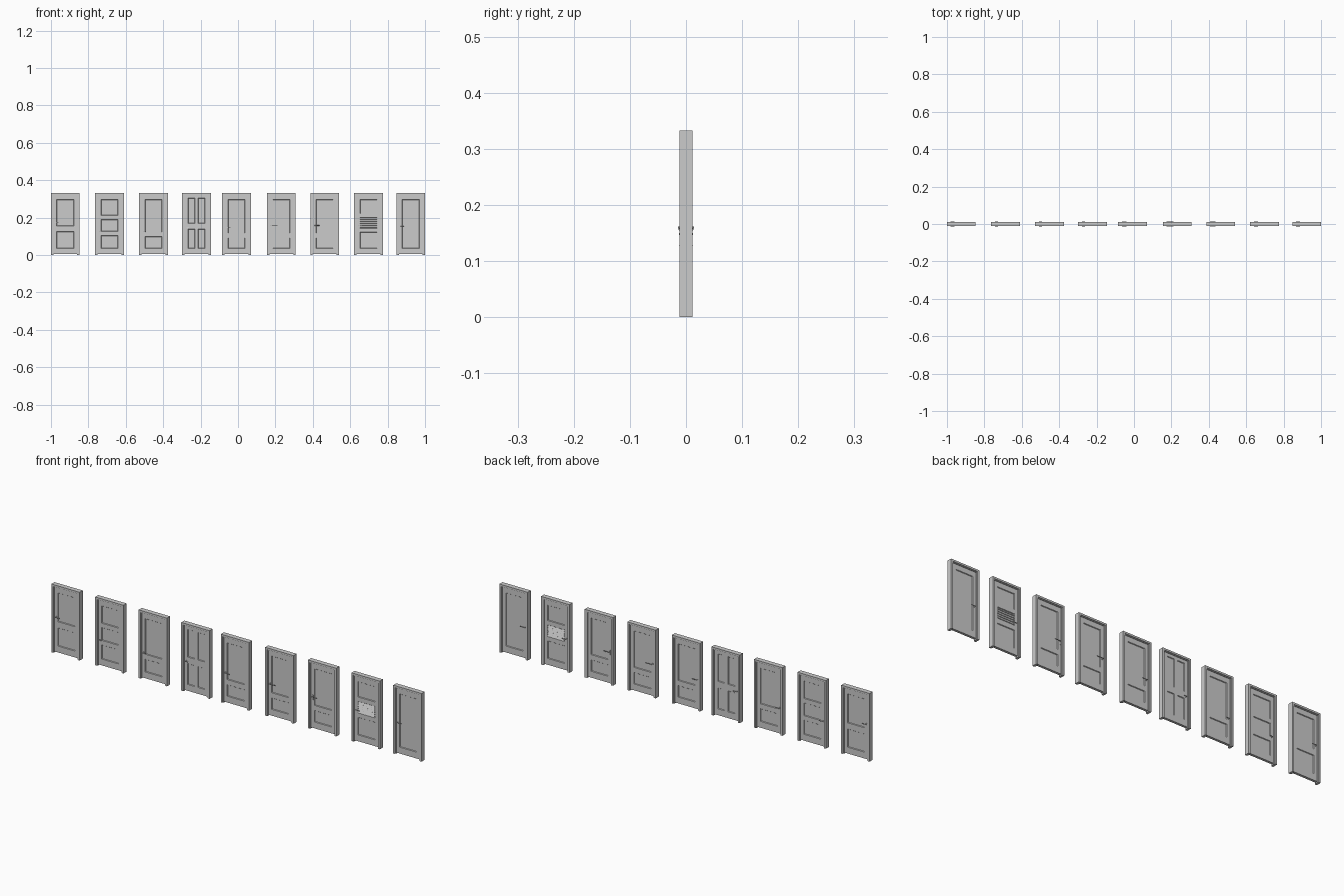
import bpy, bmesh, math
from mathutils import Matrix, Vector

if "Cube" in bpy.data.objects:
    bpy.data.objects.remove(bpy.data.objects["Cube"])

H, W = 0.333, 0.0765      # frame height, half width
FY = 0.012                # frame half depth
T = 0.006                 # leaf half thickness
LX, LZ0, LZ1 = 0.0635, 0.005, 0.32
PX = 0.046                # half width of panelled area


def finish(name, bm):
    bmesh.ops.recalc_face_normals(bm, faces=bm.faces)
    me = bpy.data.meshes.new(name)
    bm.to_mesh(me)
    bm.free()
    ob = bpy.data.objects.new(name, me)
    bpy.context.collection.objects.link(ob)
    return ob


def box(bm, c, s, tilt=0.0):
    m = Matrix.Translation(c) @ Matrix.Rotation(tilt, 4, 'X') @ Matrix.Diagonal((*s, 1))
    return bmesh.ops.create_cube(bm, size=1, matrix=m)['verts']


def cyl(bm, c, r, length, axis='Y', seg=16):
    rot = Matrix.Rotation(math.pi / 2, 4, 'X' if axis == 'Y' else 'Y')
    bmesh.ops.create_cone(bm, cap_ends=True, segments=seg, radius1=r, radius2=r,
                          depth=length, matrix=Matrix.Translation(c) @ rot)


# Frame: stepped section swept up one side, across the head and down the other
def frame(cx, i):
    bm = bmesh.new()
    profile = [(0, -FY), (0.009, -FY), (0.0095, -0.009), (0.0125, -0.009),
               (0.0125, 0.009), (0.0095, 0.009), (0.009, FY), (0, FY)]
    rings = []
    for side, top in ((-1, 0), (-1, 1), (1, 1), (1, 0)):
        rings.append([bm.verts.new((cx + side * (W - d), y, (H - d) if top else 0))
                      for d, y in profile])
    n = len(profile)
    for a, b in zip(rings, rings[1:]):
        for k in range(n):
            bm.faces.new((a[k], a[(k + 1) % n], b[(k + 1) % n], b[k]))
    bm.faces.new(rings[0])
    bm.faces.new(rings[-1])
    finish(f"door_frame_{i}", bm)


# Leaf: a cut-up slab whose panel cells are sunk on both faces
def leaf(cx, i, cols, rows):
    bm = bmesh.new()
    xs = [-LX] + [v for c in cols for v in c] + [LX]
    zs = [LZ0] + [v for r in rows for v in r] + [LZ1]
    grid = [[bm.verts.new((cx + x, -T, z)) for z in zs] for x in xs]
    faces = [bm.faces.new((grid[a][b], grid[a + 1][b], grid[a + 1][b + 1], grid[a][b + 1]))
             for a in range(len(xs) - 1) for b in range(len(zs) - 1)]
    new = bmesh.ops.extrude_face_region(bm, geom=faces, use_keep_orig=True)['geom']
    bmesh.ops.translate(bm, vec=(0, 2 * T, 0),
                        verts=[v for v in new if isinstance(v, bmesh.types.BMVert)])
    bmesh.ops.recalc_face_normals(bm, faces=bm.faces)
    bm.normal_update()
    panels = []
    for f in bm.faces:
        c = f.calc_center_median()
        if abs(f.normal.y) > 0.9 and any(a < c.x - cx < b for a, b in cols) \
                and any(a < c.z < b for a, b in rows):
            panels.append(f)
    bmesh.ops.inset_individual(bm, faces=panels, thickness=0.003, depth=-0.003)
    finish(f"door_leaf_{i}", bm)


# Lever handles with rose or backplate on both faces
def handle(cx, i, z, length, reach, plate):
    bm = bmesh.new()
    hx = cx - 0.055
    for s in (-1, 1):
        if plate:
            box(bm, (hx, s * (T + 0.0005), z - 0.003), (0.007, 0.002, 0.024))
        else:
            cyl(bm, (hx, s * (T + 0.0005), z), 0.005, 0.002)
        cyl(bm, (hx, s * (T + reach) / 2, z), 0.0018, reach - T)
        cyl(bm, (hx + length / 2 - 0.002, s * (reach - 0.0015), z), 0.0016, length, 'X', 12)
    ob = finish(f"door_handle_{i}", bm)
    bpy.context.view_layer.objects.active = ob
    ob.select_set(True)
    bpy.ops.object.shade_smooth_by_angle(angle=math.radians(40))
    ob.select_set(False)


# Tilted slats filling the middle opening
def louvres(cx, i, z0, z1, count):
    bm = bmesh.new()
    step = (z1 - z0) / count
    for s in (-1, 1):
        for k in range(count):
            box(bm, (cx, s * 0.0045, z0 + (k + 0.5) * step),
                (2 * PX - 0.003, 0.0025, step * 0.85), s * math.radians(25))
    finish(f"louvre_slats_{i}", bm)


one = [(-PX, PX)]
two = [(-PX, -0.009), (0.009, PX)]
B, U = 0.036, 0.296
low = [(B, 0.092), (0.117, U)]
# centre x, panel columns, panel rows, handle height, lever length, reach, backplate
doors = [
    (-0.9235, one, [(B, 0.125), (0.155, U)], 0.175, 0.022, 0.012, False),
    (-0.687, one, [(B, 0.105), (0.127, 0.19), (0.211, U)], 0.128, 0.016, 0.012, False),
    (-0.452, one, [(B, 0.098), (0.122, U)], 0.128, 0.018, 0.012, False),
    (-0.222, two, [(B, 0.138), (0.17, 0.305)], 0.148, 0.016, 0.012, False),
    (-0.008, one, low, 0.148, 0.026, 0.0125, False),
    (0.232, one, low, 0.16, 0.036, 0.0145, False),
    (0.463, one, low, 0.158, 0.03, 0.0145, True),
    (0.698, one, [(B, 0.122), (0.143, 0.2), (0.221, U)], 0.157, 0.022, 0.012, False),
    (0.9235, one, [(B, U)], 0.155, 0.022, 0.012, False),
]
for i, (cx, cols, rows, hz, length, reach, plate) in enumerate(doors, 1):
    frame(cx, i)
    leaf(cx, i, cols, rows)
    handle(cx, i, hz, length, reach, plate)
louvres(0.698, 8, 0.145, 0.198, 5)
